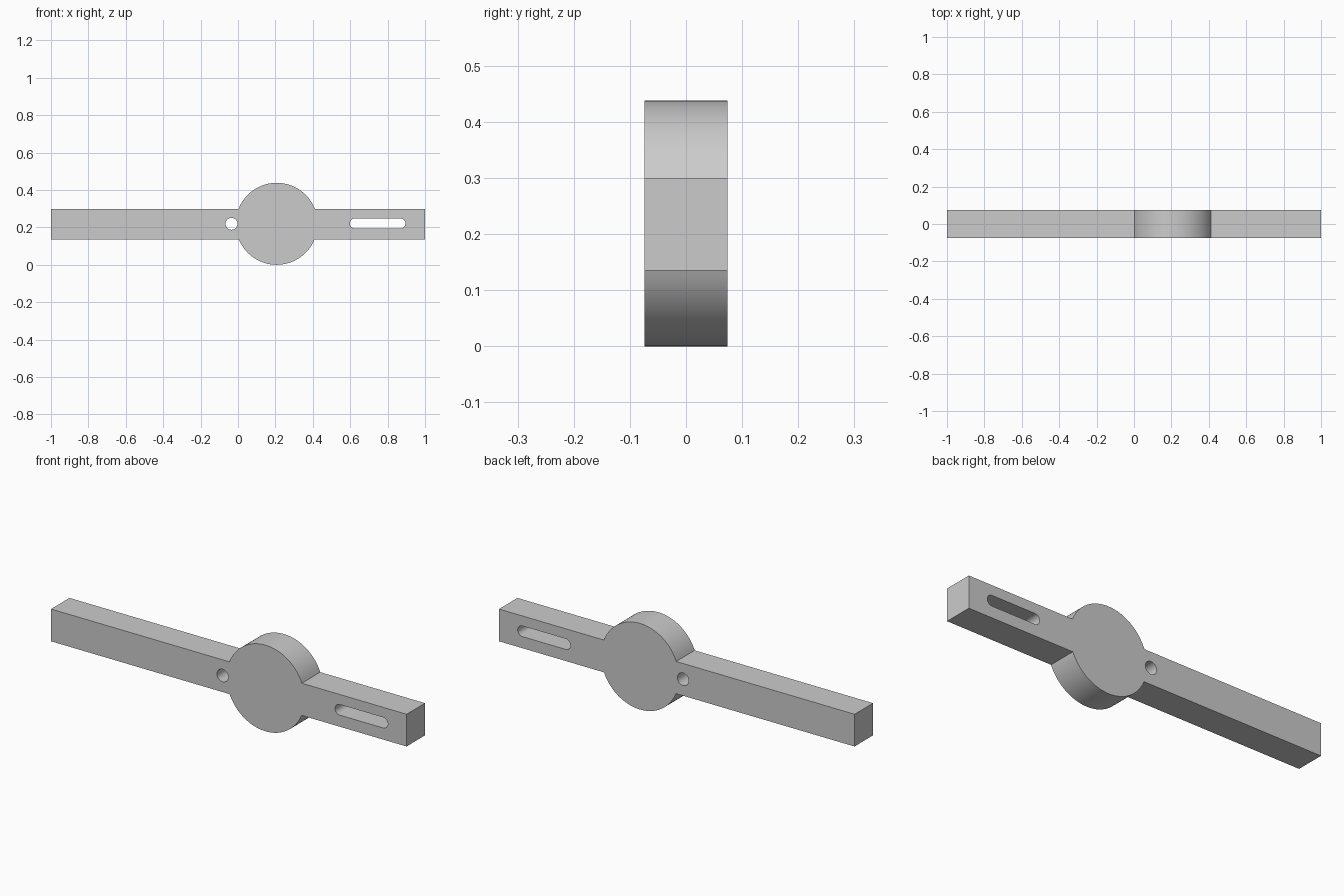
import bpy, bmesh
from math import radians, sin, cos, pi, asin, sqrt

cube = bpy.data.objects.get("Cube")
if cube:
    bpy.data.objects.remove(cube)

HALF_DEPTH = 0.074
BAR_LOW, BAR_HIGH = 0.135, 0.299
DISC_X, DISC_R = 0.207, 0.219


def arc(cx, cz, r, start, end, steps):
    return [(cx + r * cos(start + (end - start) * i / steps),
             cz + r * sin(start + (end - start) * i / steps)) for i in range(steps + 1)]


# Outline: a straight bar with a round disc bulging above and below it
up = asin((BAR_HIGH - DISC_R) / DISC_R)
down = asin((DISC_R - BAR_LOW) / DISC_R)
outline = [(-1, BAR_LOW)]
outline += arc(DISC_X, DISC_R, DISC_R, pi + down, 2 * pi - down, 48)
outline += [(1, BAR_LOW), (1, BAR_HIGH)]
outline += arc(DISC_X, DISC_R, DISC_R, up, pi - up, 48)
outline += [(-1, BAR_HIGH)]

# Through openings: round pivot hole and long slot with rounded ends
pivot_hole = arc(-0.035, 0.219, 0.032, 0, 2 * pi, 32)[:-1]
slot = (arc(0.868, 0.221, 0.027, -pi / 2, pi / 2, 16)
        + arc(0.625, 0.221, 0.027, pi / 2, 3 * pi / 2, 16))

# Filled, extruded profile
curve = bpy.data.curves.new("slotted_arm", "CURVE")
curve.dimensions = "2D"
curve.fill_mode = "BOTH"
curve.extrude = HALF_DEPTH
for points in (outline, pivot_hole, slot):
    spline = curve.splines.new("POLY")
    spline.points.add(len(points) - 1)
    for p, (x, z) in zip(spline.points, points):
        p.co = (x, z, 0, 1)
    spline.use_cyclic_u = True

arm = bpy.data.objects.new("slotted_arm", curve)
bpy.context.collection.objects.link(arm)
arm.rotation_euler.x = radians(90)
bpy.ops.object.select_all(action="DESELECT")
arm.select_set(True)
bpy.context.view_layer.objects.active = arm
bpy.ops.object.convert(target="MESH")
arm = bpy.context.object
bpy.ops.object.transform_apply(location=False, rotation=True, scale=False)

# Weld caps to walls and merge the flat caps
bm = bmesh.new()
bm.from_mesh(arm.data)
bmesh.ops.remove_doubles(bm, verts=bm.verts, dist=0.0001)
bmesh.ops.recalc_face_normals(bm, faces=bm.faces)
bm.to_mesh(arm.data)
bm.free()
bpy.ops.object.shade_smooth_by_angle(angle=radians(30))

# Plain grey
grey = bpy.data.materials.new("plain_grey")
grey.use_nodes = True
colour = (0.6, 0.6, 0.6, 1)
grey.diffuse_color = colour
grey.node_tree.nodes["Principled BSDF"].inputs["Base Color"].default_value = colour
arm.data.materials.clear()
arm.data.materials.append(grey)
